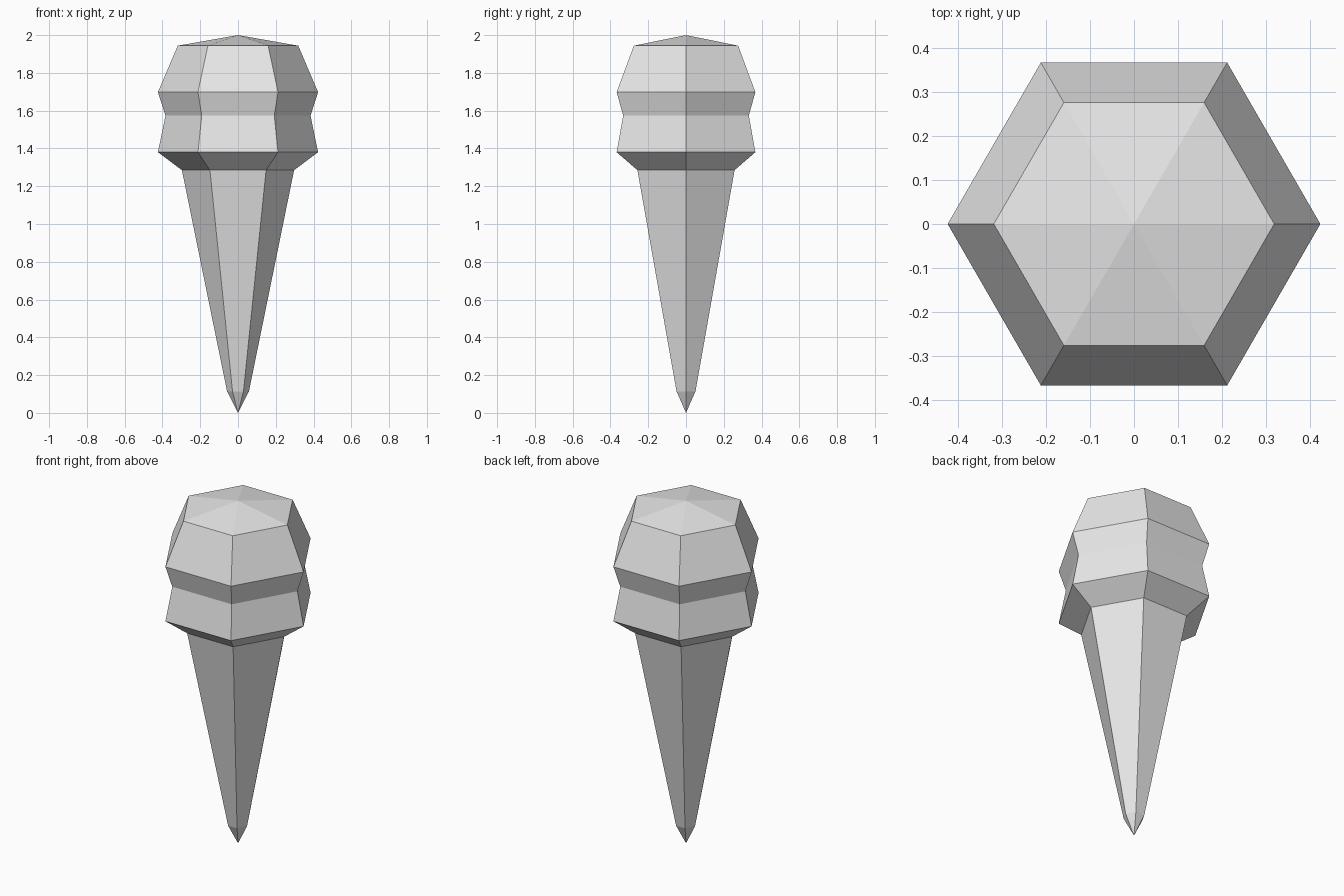
import bpy, bmesh
from math import cos, sin, pi

cube = bpy.data.objects.get("Cube")
if cube:
    bpy.data.objects.remove(cube, do_unlink=True)

SIDES = 6

grey = bpy.data.materials.new("plain_grey")
grey.use_nodes = True
grey.diffuse_color = (0.8, 0.8, 0.8, 1)
grey.node_tree.nodes["Principled BSDF"].inputs["Base Color"].default_value = (0.8, 0.8, 0.8, 1)


def lathe(name, rings, bottom=None, top=None):
    """Six-sided faceted body from (radius, z) rings, closed by optional points."""
    bm = bmesh.new()
    loops = [[bm.verts.new((r * cos(2 * pi * i / SIDES), r * sin(2 * pi * i / SIDES), z))
              for i in range(SIDES)] for r, z in rings]
    for low, high in zip(loops, loops[1:]):
        for i in range(SIDES):
            j = (i + 1) % SIDES
            bm.faces.new((low[i], low[j], high[j], high[i]))
    for loop, z in ((loops[0], bottom), (loops[-1], top)):
        if z is not None:
            tip = bm.verts.new((0, 0, z))
            for i in range(SIDES):
                bm.faces.new((loop[i], loop[(i + 1) % SIDES], tip))
    bmesh.ops.recalc_face_normals(bm, faces=bm.faces)
    mesh = bpy.data.meshes.new(name)
    bm.to_mesh(mesh)
    bm.free()
    mesh.materials.append(grey)
    obj = bpy.data.objects.new(name, mesh)
    bpy.context.collection.objects.link(obj)
    return obj


# Tapered spike, flared collar, pinched waist and domed cap in one closed body
lathe("spike_with_faceted_head",
      [(0.058, 0.114), (0.297, 1.285), (0.424, 1.38), (0.384, 1.574),
       (0.424, 1.698), (0.319, 1.944)],
      bottom=0, top=2)
